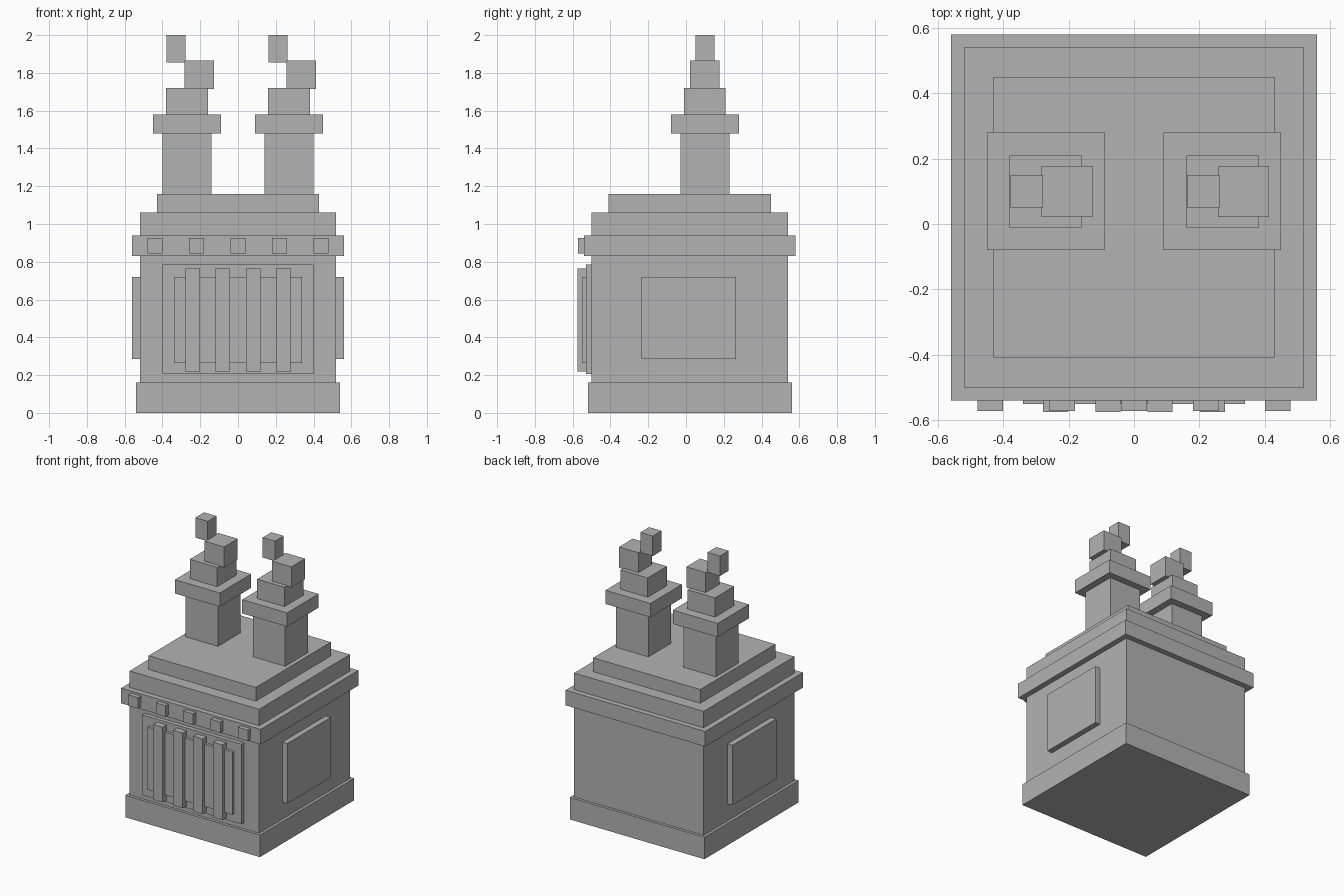
import bpy

if "Cube" in bpy.data.objects:
    bpy.data.objects.remove(bpy.data.objects["Cube"], do_unlink=True)

stone = bpy.data.materials.new("stone_grey")
stone.use_nodes = True
GREY = (0.45, 0.45, 0.45, 1)
stone.diffuse_color = GREY
stone.node_tree.nodes["Principled BSDF"].inputs["Base Color"].default_value = GREY


def box(name, x, y, z):
    """Box from (min, max) extents on each axis."""
    ext = (x, y, z)
    bpy.ops.mesh.primitive_cube_add(size=1, location=[(a + b) / 2 for a, b in ext])
    ob = bpy.context.object
    ob.name = name
    ob.scale = [b - a for a, b in ext]
    bpy.ops.object.transform_apply(location=False, rotation=False, scale=True)
    ob.data.materials.append(stone)
    return ob


def around(centre, half):
    return (centre - half, centre + half)


# Stacked square tiers of the building
DEPTH_MID = 0.02
for name, half, z in (
    ("plinth", 0.54, (0, 0.16)),
    ("body", 0.52, (0.16, 0.83)),
    ("cornice", 0.56, (0.83, 0.94)),
    ("lower_roof", 0.52, (0.94, 1.06)),
    ("upper_roof", 0.43, (1.06, 1.16)),
):
    box(name, around(0, half), around(DEPTH_MID, half), z)

# Front grille: frame, inner panel and upright bars
box("grille_frame", (-0.4, 0.4), (-0.53, -0.5), (0.205, 0.785))
box("grille_panel", (-0.34, 0.34), (-0.55, -0.52), (0.265, 0.72))
for i in range(4):
    box(f"grille_bar_{i + 1}", around(0.16 * (i - 1.5), 0.038), (-0.575, -0.53), (0.22, 0.765))

# Small blocks along the front of the cornice
for i in range(5):
    box(f"cornice_block_{i + 1}", around(0.22 * (i - 2), 0.039), (-0.572, -0.54), (0.845, 0.925))

# Panels and chimneys on each side
CHIMNEY_Y = 0.1
for side, s in (("left", 1), ("right", -1)):
    box(f"{side}_side_panel", around(s * 0.54, 0.02), (-0.235, 0.265), (0.285, 0.72))
    for name, shift, half, z in (
        ("chimney_stack", 0, 0.13, (1.16, 1.48)),
        ("chimney_cap", 0, 0.18, (1.48, 1.58)),
        ("chimney_flue", 0, 0.11, (1.58, 1.72)),
        ("lower_smoke_puff", 0.065, 0.078, (1.715, 1.865)),
        ("upper_smoke_puff", -0.058, 0.05, (1.855, 2.0)),
    ):
        box(f"{side}_{name}", around(s * 0.27 + shift, half), around(CHIMNEY_Y, half), z)
